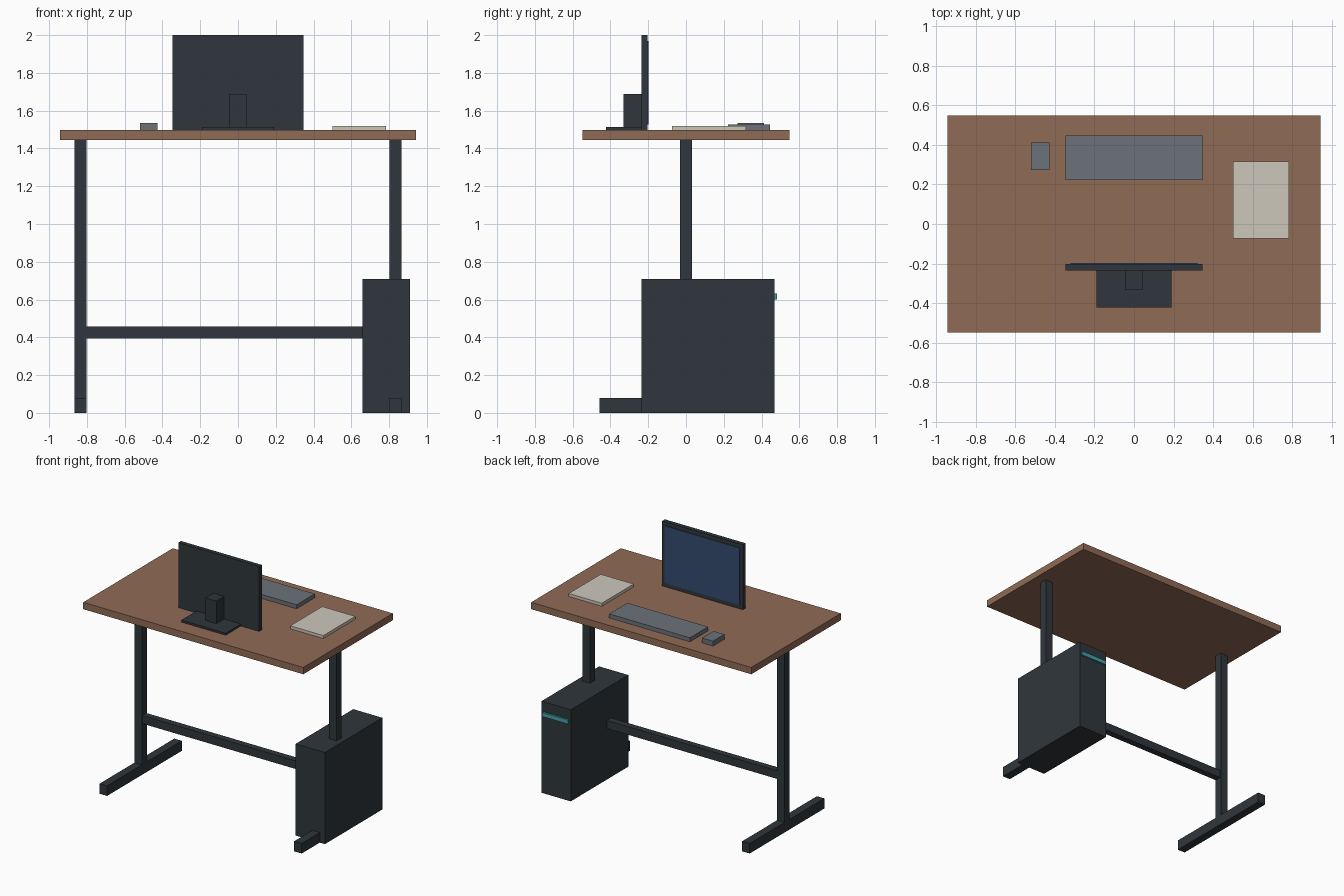
import bpy
import bmesh
from mathutils import Vector

if "Cube" in bpy.data.objects:
    bpy.data.objects.remove(bpy.data.objects["Cube"])


def material(name, rgb):
    m = bpy.data.materials.new(name)
    m.diffuse_color = (*rgb, 1)
    m.use_nodes = True
    m.node_tree.nodes["Principled BSDF"].inputs["Base Color"].default_value = m.diffuse_color
    return m


wood = material("brown_wood", (0.28, 0.145, 0.09))
dark = material("dark_metal", (0.028, 0.037, 0.045))
grey = material("grey_plastic", (0.15, 0.17, 0.195))
paper = material("off_white_paper", (0.61, 0.57, 0.50))
blue = material("screen_blue", (0.035, 0.07, 0.16))
cyan = material("cyan_light", (0.06, 0.36, 0.42))


def box(name, mat, x, y, z):
    """Box from (min, max) ranges on each axis."""
    bm = bmesh.new()
    bmesh.ops.create_cube(bm, size=1)
    lo, hi = Vector((x[0], y[0], z[0])), Vector((x[1], y[1], z[1]))
    for v in bm.verts:
        v.co = (lo + hi) / 2 + v.co * (hi - lo)
    me = bpy.data.meshes.new(name)
    bm.to_mesh(me)
    bm.free()
    me.materials.append(mat)
    ob = bpy.data.objects.new(name, me)
    bpy.context.collection.objects.link(ob)
    return ob


TOP = 1.497  # height of the work surface

# Desk: top, two T-shaped legs and a crossbar
box("desktop", wood, (-0.943, 0.943), (-0.548, 0.548), (1.444, TOP))
for side, cx in (("left", -0.834), ("right", 0.834)):
    box(side + "_leg", dark, (cx - 0.032, cx + 0.032), (-0.031, 0.031), (0.0, 1.444))
    box(side + "_foot", dark, (cx - 0.032, cx + 0.032), (-0.457, 0.457), (0.0, 0.078))
box("crossbar", dark, (-0.81, 0.81), (-0.025, 0.025), (0.395, 0.458))

# Computer tower with light strip
box("computer_tower", dark, (0.66, 0.91), (-0.236, 0.468), (0.0, 0.71))
box("tower_light_strip", cyan, (0.674, 0.896), (0.46, 0.482), (0.6, 0.631))

# Monitor
box("monitor_base", dark, (-0.19, 0.19), (-0.423, -0.234), (TOP, 1.513))
box("monitor_neck", dark, (-0.046, 0.046), (-0.33, -0.23), (1.505, 1.688))
box("monitor_frame", dark, (-0.346, 0.346), (-0.236, -0.203), (TOP, 2.0))
box("monitor_screen", blue, (-0.322, 0.322), (-0.206, -0.198), (1.528, 1.97))

# Things on the desk
box("keyboard", grey, (-0.346, 0.346), (0.223, 0.446), (TOP, 1.528))
box("mouse", grey, (-0.52, -0.427), (0.272, 0.412), (TOP, 1.535))
box("paper_stack", paper, (0.5, 0.783), (-0.074, 0.317), (TOP, 1.52))
